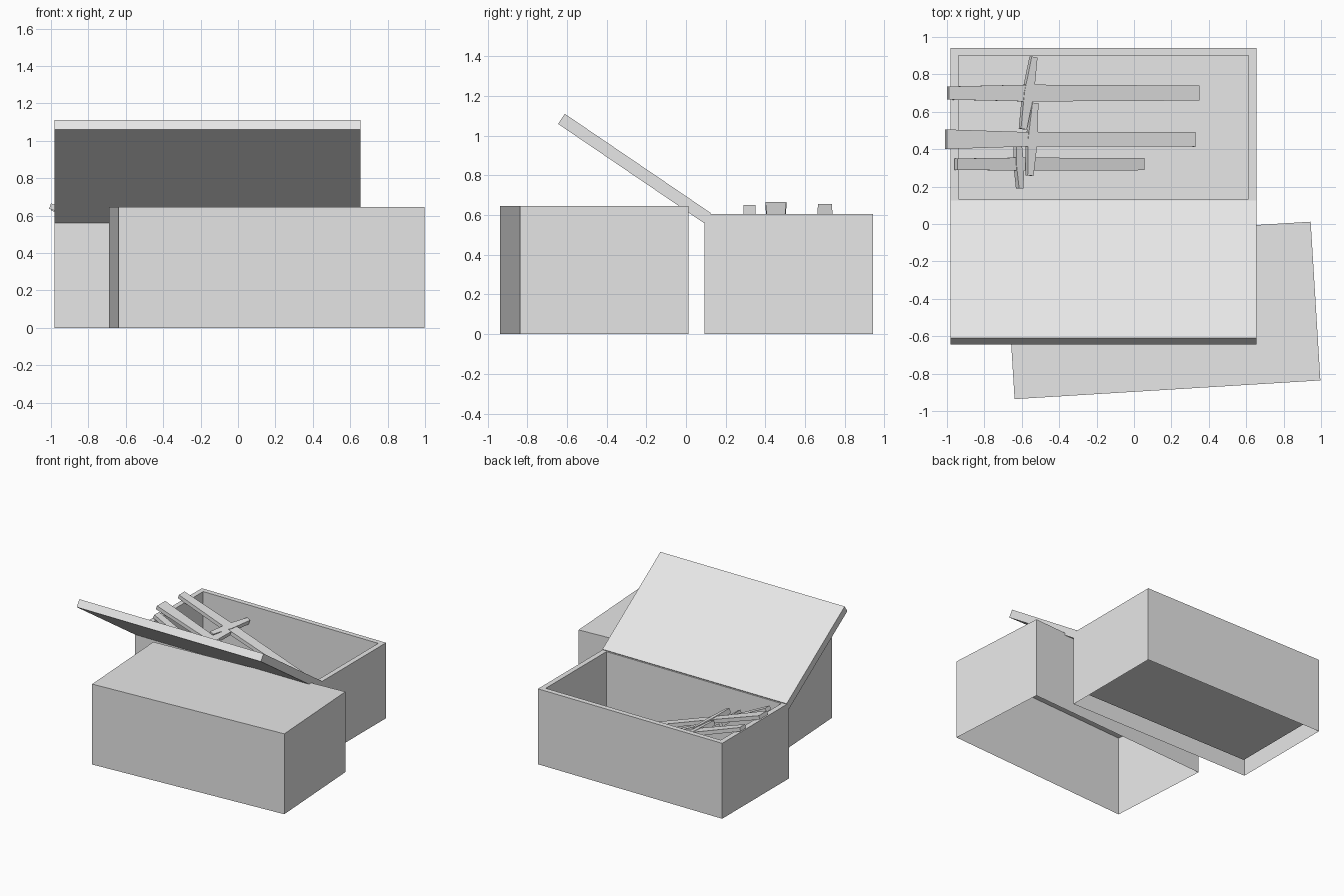
import bpy, bmesh, math
from mathutils import Matrix, Vector

cube = bpy.data.objects.get("Cube")
if cube:
    bpy.data.objects.remove(cube, do_unlink=True)

grey = bpy.data.materials.new("plain_grey")
grey.use_nodes = True
grey.diffuse_color = (0.8, 0.8, 0.8, 1)
grey.node_tree.nodes["Principled BSDF"].inputs["Base Color"].default_value = (0.8, 0.8, 0.8, 1)


def finish(name, bm, matrix=Matrix()):
    mesh = bpy.data.meshes.new(name)
    bm.to_mesh(mesh)
    bm.free()
    mesh.materials.append(grey)
    obj = bpy.data.objects.new(name, mesh)
    obj.matrix_world = matrix
    bpy.context.collection.objects.link(obj)
    return obj


def box(size, open_bottom=False):
    bm = bmesh.new()
    bmesh.ops.create_cube(bm, size=1, matrix=Matrix.Diagonal((*size, 1)))
    if open_bottom:
        bottom = [f for f in bm.faces if f.normal.z < -0.9]
        bmesh.ops.delete(bm, geom=bottom, context='FACES_ONLY')
    return bm


def add_bar(bm, stations, thickness, matrix=Matrix()):
    """Flat bar along x, lofted through (position, width) stations."""
    rings = []
    for x, w in stations:
        corners = [(-w / 2, 0), (w / 2, 0), (w / 2, -thickness), (-w / 2, -thickness)]
        rings.append([bm.verts.new(matrix @ Vector((x, y, z))) for y, z in corners])
    for a, b in zip(rings, rings[1:]):
        for i in range(4):
            j = (i + 1) % 4
            bm.faces.new((a[i], a[j], b[j], b[i]))
    bm.faces.new(rings[0][::-1])
    bm.faces.new(rings[-1])


# Open crate: shell with a sunken top and no underside
depth = 0.605
bm = box((1.635, 0.85, depth), open_bottom=True)
top = [f for f in bm.faces if f.normal.z > 0.9]
bmesh.ops.inset_region(bm, faces=top, thickness=0.058)
well = bmesh.ops.extrude_discrete_faces(bm, faces=top)["faces"][0]
bmesh.ops.translate(bm, verts=well.verts, vec=(0, 0, 0.1 - depth))
finish("open_crate", bm, Matrix.Translation((-0.163, 0.517, depth / 2)))

# Closed crate, slightly turned
finish("closed_crate", box((1.638, 0.85, 0.645), open_bottom=True),
       Matrix.Translation((0.153, -0.462, 0.3225)) @ Matrix.Rotation(math.radians(3.5), 4, 'Z'))

# Lid leaning from the open crate onto the closed one
finish("leaning_lid", box((1.635, 0.889, 0.061)),
       Matrix.Translation((-0.163, -0.26, 0.835)) @ Matrix.Rotation(math.radians(-34.2), 4, 'X'))


# Swords resting on the rim with their tips down in the crate
def sword(name, start, run, drop, widths, guard_at, guard_len, guard_width, guard_turn):
    length = math.hypot(run, drop)
    g = guard_at * length
    bm = bmesh.new()
    add_bar(bm, [(0, widths[0]), (g, widths[1]), (length, widths[2])], 0.03)
    turn = Matrix.Translation((g, 0, 0.004)) @ Matrix.Rotation(math.radians(90 + guard_turn), 4, 'Z')
    half = guard_len / 2
    add_bar(bm, [(-half, guard_width * 0.6), (0, guard_width), (half, guard_width * 0.6)], 0.038, turn)
    bmesh.ops.recalc_face_normals(bm, faces=bm.faces)
    finish(name, bm, Matrix.Translation(start) @ Matrix.Rotation(math.atan2(drop, run), 4, 'Y'))


sword("back_sword", (-0.99, 0.70, 0.655), 1.34, 0.47, (0.07, 0.09, 0.08), 0.32, 0.39, 0.055, -9)
sword("middle_sword", (-1.0, 0.453, 0.665), 1.33, 0.47, (0.105, 0.075, 0.08), 0.345, 0.39, 0.055, -4)
sword("front_sword", (-0.945, 0.32, 0.65), 1.0, 0.5, (0.06, 0.07, 0.065), 0.335, 0.26, 0.045, 3)
